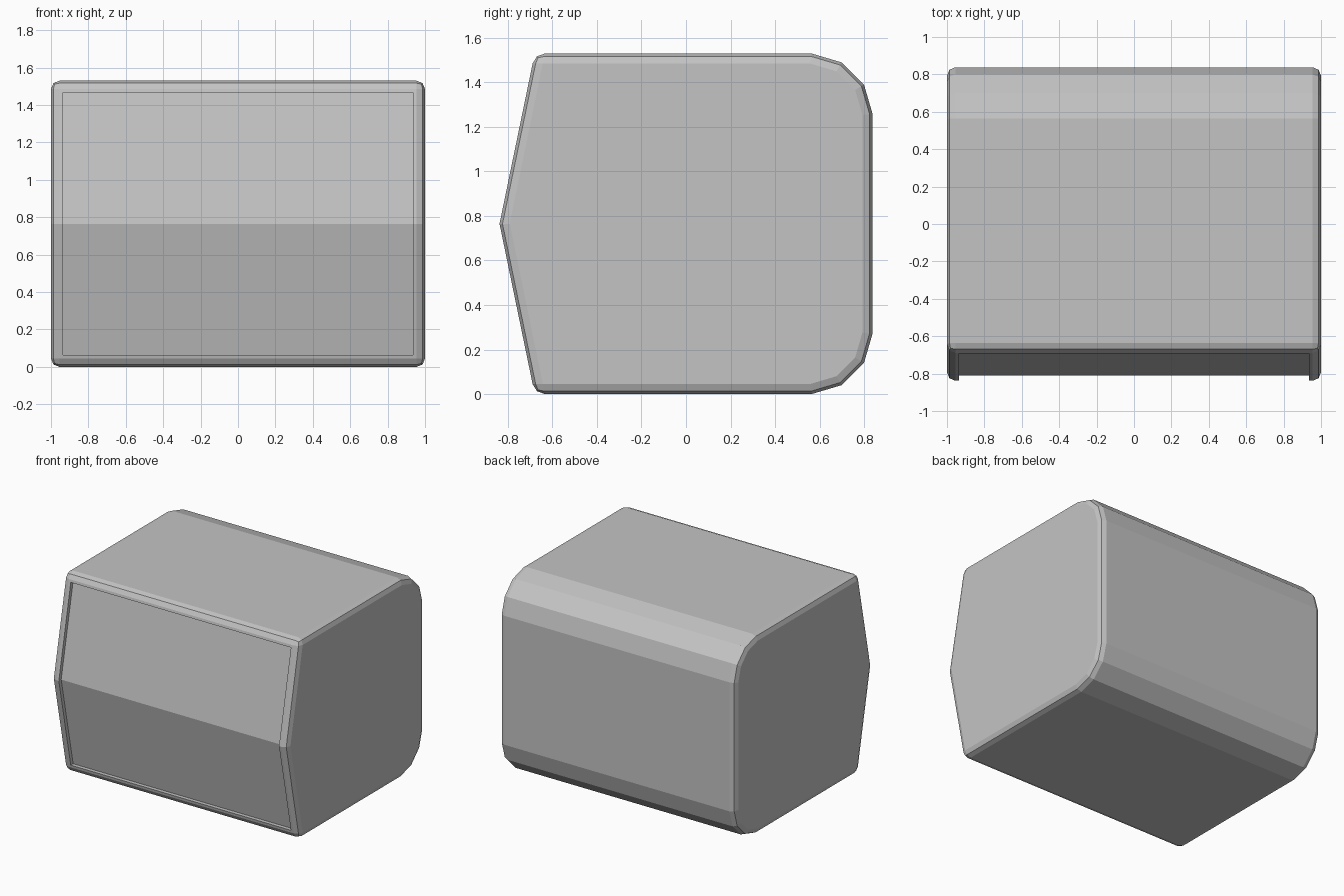
import bpy, bmesh
from mathutils import Vector

cube = bpy.data.objects.get("Cube")
if cube:
    bpy.data.objects.remove(cube, do_unlink=True)

HEIGHT = 1.53
MID = HEIGHT / 2

# Material
grey = bpy.data.materials.new("neutral grey")
grey.use_nodes = True
colour = (0.55, 0.55, 0.55, 1)
grey.diffuse_color = colour
grey.node_tree.nodes["Principled BSDF"].inputs["Base Color"].default_value = colour

# Side profile (y, z): pointed front, faceted round back; lower half mirrors upper
upper = [(-0.68, HEIGHT), (0.565, HEIGHT), (0.70, 1.49), (0.80, 1.39), (0.838, 1.26)]
lower = [(y, HEIGHT - z) for y, z in reversed(upper)]
profile = [(-0.838, MID)] + upper + lower

# Extrude the profile across the width
bm = bmesh.new()
cap = bm.faces.new([bm.verts.new((-1, y, z)) for y, z in profile])
ext = bmesh.ops.extrude_face_region(bm, geom=[cap], use_keep_orig=True)
bmesh.ops.translate(bm, vec=Vector((2, 0, 0)),
                    verts=[v for v in ext["geom"] if isinstance(v, bmesh.types.BMVert)])
bmesh.ops.recalc_face_normals(bm, faces=bm.faces[:])


# Round the side outlines and the front top and bottom edges
def is_rounded(e):
    a, b = (v.co for v in e.verts)
    around_side = abs(a.x - b.x) < 0.01
    front_lip = a.y < -0.6 and abs(a.z - MID) > 0.5
    return around_side or front_lip


bmesh.ops.bevel(bm, geom=[e for e in bm.edges if is_rounded(e)], offset=0.045,
                offset_type='OFFSET', segments=2, profile=0.5, affect='EDGES')
bm.normal_update()

# Recessed front panel inside a narrow rim
front = [f for f in bm.faces if f.normal.y < -0.9 and f.calc_area() > 0.3]
bmesh.ops.inset_region(bm, faces=front, thickness=0.02, use_even_offset=True)
bmesh.ops.inset_region(bm, faces=front, thickness=0.0005, use_even_offset=True)
bmesh.ops.translate(bm, vec=Vector((0, 0.028, 0)),
                    verts=list({v for f in front for v in f.verts}))
bm.normal_update()

mesh = bpy.data.meshes.new("housing")
bm.to_mesh(mesh)
bm.free()
mesh.materials.append(grey)
housing = bpy.data.objects.new("housing", mesh)
bpy.context.collection.objects.link(housing)
